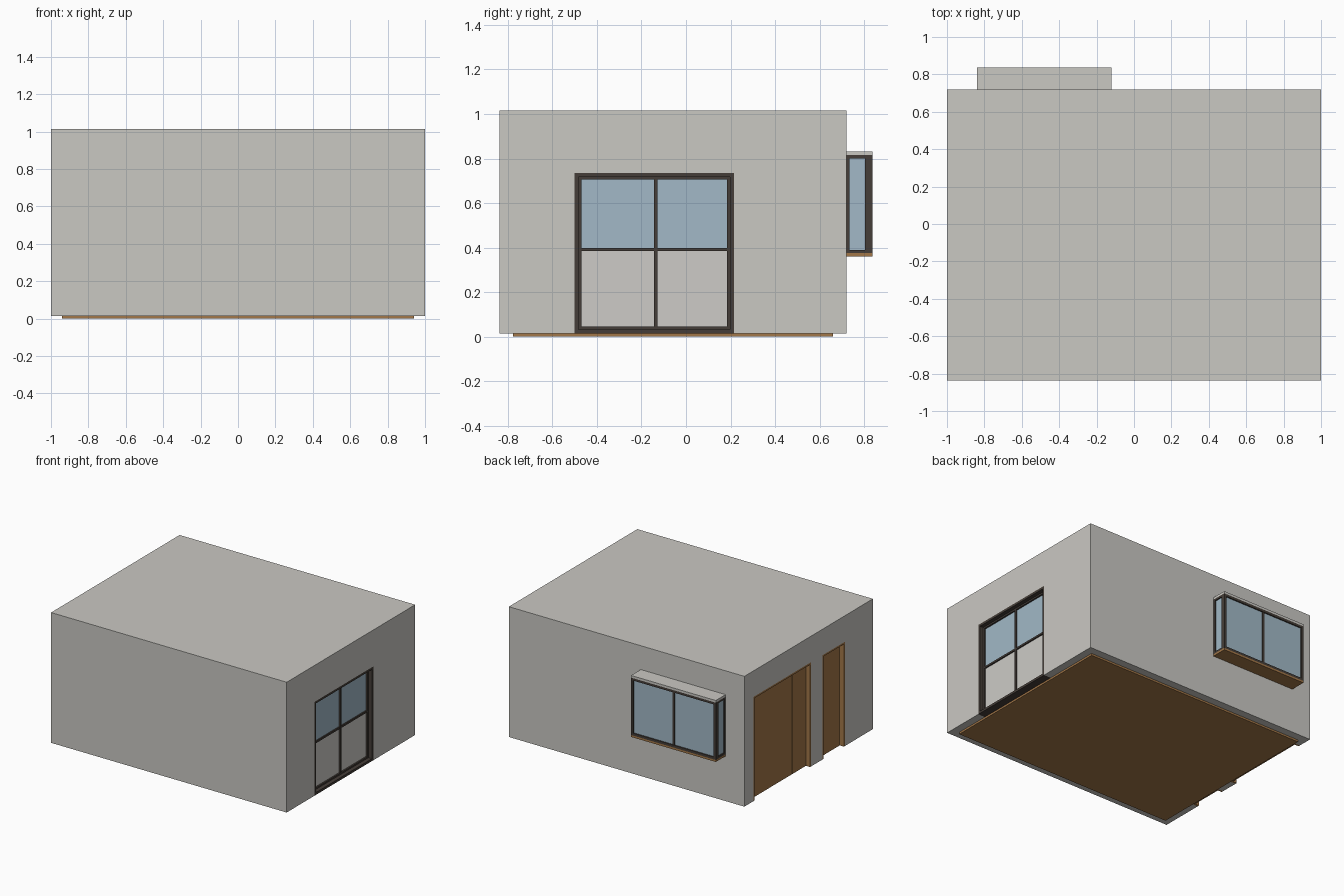
import bpy
import bmesh
from mathutils import Vector

old = bpy.data.objects.get("Cube")
if old:
    bpy.data.objects.remove(old, do_unlink=True)


def material(name, rgb):
    m = bpy.data.materials.new(name)
    m.use_nodes = True
    m.diffuse_color = (*rgb, 1)
    bsdf = next(n for n in m.node_tree.nodes if n.type == 'BSDF_PRINCIPLED')
    bsdf.inputs["Base Color"].default_value = (*rgb, 1)
    return m


PLASTER = material("warm grey plaster", (0.59, 0.58, 0.545))
PANEL = material("pale panel", (0.61, 0.6, 0.57))
WOOD = material("brown wood", (0.365, 0.185, 0.065))
FRAME = material("dark frame", (0.06, 0.048, 0.04))
GLASS = material("blue glass", (0.36, 0.485, 0.57))


def make(name, boxes, mat):
    """One object from a list of (low corner, high corner) boxes."""
    bm = bmesh.new()
    for lo, hi in boxes:
        lo, hi = Vector(lo), Vector(hi)
        verts = bmesh.ops.create_cube(bm, size=1)["verts"]
        for v in verts:
            v.co = (lo + hi) / 2 + v.co * (hi - lo)
    mesh = bpy.data.meshes.new(name)
    bm.to_mesh(mesh)
    bm.free()
    mesh.materials.append(mat)
    ob = bpy.data.objects.new(name, mesh)
    bpy.context.collection.objects.link(ob)
    return ob


def slab(axis, depth, across, height):
    """Box given by its depth range along the axis and its span on the wall."""
    d, a, z = sorted(depth), sorted(across), sorted(height)
    if axis == 'x':
        return ((d[0], a[0], z[0]), (d[1], a[1], z[1]))
    return ((a[0], d[0], z[0]), (a[1], d[1], z[1]))


def border(axis, depth, across, height, w, sill=True):
    """Boxes framing a rectangle on its inside."""
    (a0, a1), (z0, z1) = across, height
    bars = [slab(axis, depth, (a0, a0 + w), height),
            slab(axis, depth, (a1 - w, a1), height),
            slab(axis, depth, (a0 + w, a1 - w), (z1 - w, z1))]
    if sill:
        bars.append(slab(axis, depth, (a0 + w, a1 - w), (z0, z0 + w)))
    return bars


def cut(target, boxes):
    for b in boxes:
        cutter = make("cutter", [b], PLASTER)
        cutter.hide_render = True
        mod = target.modifiers.new("opening", 'BOOLEAN')
        mod.operation, mod.solver, mod.object = 'DIFFERENCE', 'EXACT', cutter
        bpy.context.view_layer.objects.active = target
        bpy.ops.object.modifier_apply(modifier=mod.name)
        bpy.data.objects.remove(cutter, do_unlink=True)


T = 0.06                      # wall thickness
Y0, Y1 = -0.838, 0.72         # front and back wall faces
BASE, TOP = 0.015, 1.015
WIN_Y, WIN_Z = (-0.5, 0.215), (BASE, 0.735)
BAY_X, BAY_Y = (-0.84, -0.12), (Y1, 0.838)
BAY_Z = (0.375, 0.815)
DOORS = {"double_door": (-0.09, 0.61), "single_door": (-0.5, -0.225)}
DOOR_TOP = 0.815

# Hollow room shell with its openings
shell = make("room_shell", [((-1, Y0, BASE), (1, Y1, TOP))], PLASTER)
openings = [((T - 1, Y0 + T, -0.1), (1 - T, Y1 - T, TOP - T)),
            ((0.9, WIN_Y[0], -0.1), (1.1, WIN_Y[1], WIN_Z[1])),
            ((BAY_X[0] + 0.02, 0.6, BAY_Z[0] + 0.02), (BAY_X[1] - 0.02, 0.8, BAY_Z[1] - 0.02))]
openings += [((-1.1, y[0], -0.1), (-0.9, y[1], DOOR_TOP)) for y in DOORS.values()]
cut(shell, openings)

# Wooden floor
make("floor", [((T - 1, Y0 + T, 0), (1 - T, Y1 - T, BASE))], WOOD)

# Tall window: outer lining, recessed sash and cross bars
mid_y, mid_z = sum(WIN_Y) / 2 + 0.007, 0.392
make("window_lining", border('x', (1 - T, 1), WIN_Y, WIN_Z, 0.018), FRAME)
sash_y = (WIN_Y[0] + 0.018, WIN_Y[1] - 0.018)
sash_z = (WIN_Z[0] + 0.018, WIN_Z[1] - 0.018)
sash = border('x', (0.945, 0.97), sash_y, sash_z, 0.012)
sash.append(slab('x', (0.945, 0.97), (mid_y - 0.008, mid_y + 0.008), sash_z))
sash.append(slab('x', (0.945, 0.968), sash_y, (mid_z - 0.007, mid_z + 0.007)))
make("window_sash", sash, FRAME)
make("window_glass", [slab('x', (0.952, 0.958), sash_y, (mid_z, sash_z[1]))], GLASS)
make("window_lower_panel", [slab('x', (0.952, 0.958), sash_y, (sash_z[0], mid_z))], PANEL)

# Doors: wooden lining and recessed leaves
for name, (a, b) in DOORS.items():
    make(name + "_lining", border('x', (-1, T - 1), (a, b), (BASE, DOOR_TOP), 0.014, False), WOOD)
    edges = [a + 0.014, b - 0.014]
    if name == "double_door":
        edges.insert(1, 0.09)
    leaves = [slab('x', (-0.965, -0.942), (p + 0.001, q - 0.001), (BASE, DOOR_TOP - 0.015))
              for p, q in zip(edges, edges[1:])]
    make(name + "_leaves", leaves, WOOD)

# Bay window: roof, wooden seat, frames on three sides
make("bay_roof", [slab('y', BAY_Y, BAY_X, (BAY_Z[1], 0.832))], PLASTER)
make("bay_seat", [slab('y', BAY_Y, BAY_X, (0.36, BAY_Z[0]))], WOOD)
W = 0.018
mid_x = sum(BAY_X) / 2
bars = border('y', (BAY_Y[1] - W, BAY_Y[1]), BAY_X, BAY_Z, W)
bars.append(slab('y', (BAY_Y[1] - W, BAY_Y[1] - 0.003),
                 (mid_x - 0.008, mid_x + 0.008), (BAY_Z[0] + W, BAY_Z[1] - W)))
panes = [slab('y', (BAY_Y[1] - 0.014, BAY_Y[1] - 0.009),
              (BAY_X[0] + W, BAY_X[1] - W), (BAY_Z[0] + W, BAY_Z[1] - W))]
side_y = (BAY_Y[0], BAY_Y[1] - W)
for outer, inward in ((BAY_X[0], 1), (BAY_X[1], -1)):
    bars += border('x', (outer, outer + inward * W), side_y, BAY_Z, 0.015)
    panes.append(slab('x', (outer + inward * 0.009, outer + inward * 0.014),
                      (side_y[0] + 0.01, side_y[1]), (BAY_Z[0] + 0.01, BAY_Z[1] - 0.01)))
make("bay_frame", bars, FRAME)
make("bay_glass", panes, GLASS)
